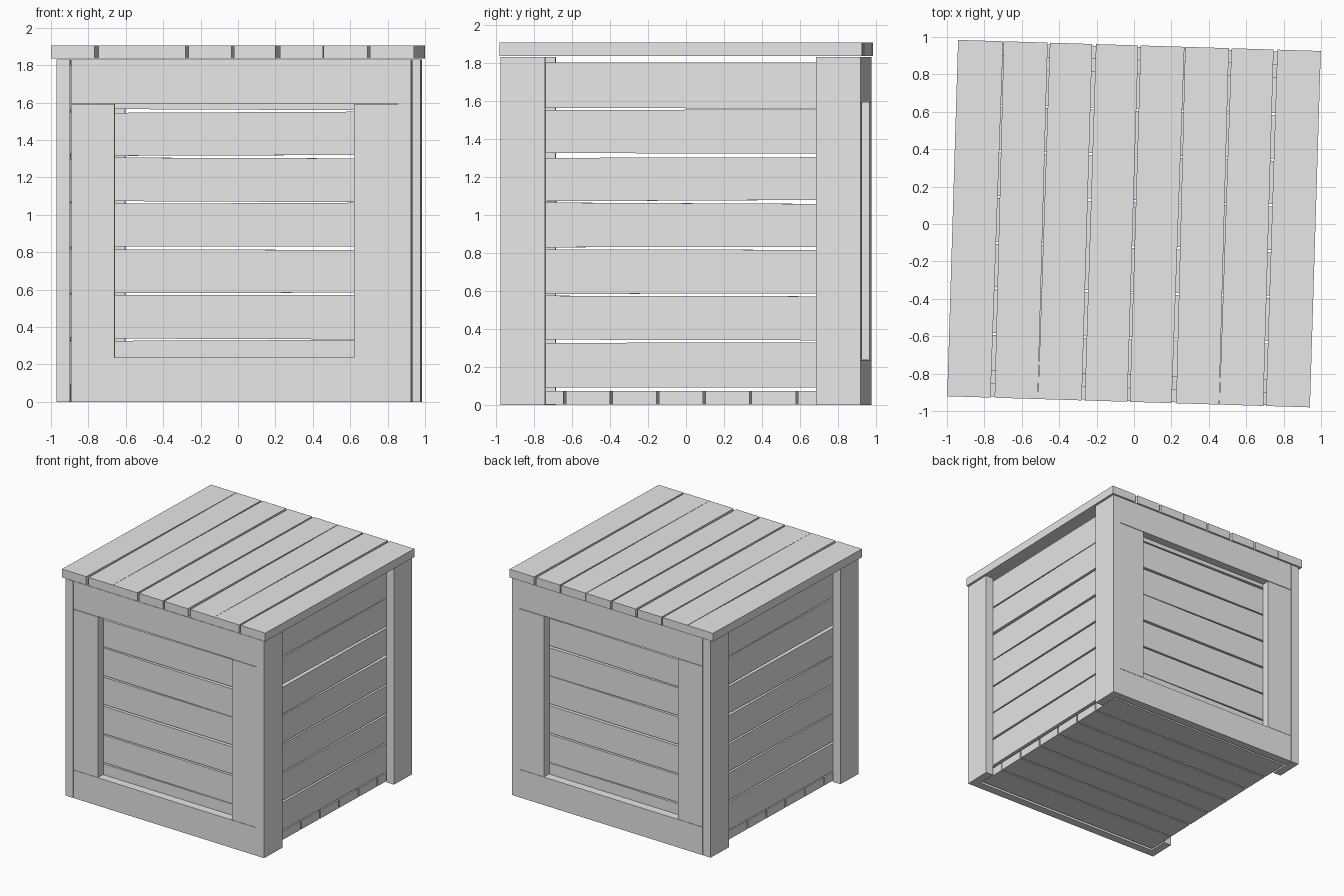
import bpy, bmesh, math

if "Cube" in bpy.data.objects:
    bpy.data.objects.remove(bpy.data.objects["Cube"], do_unlink=True)

wood = bpy.data.materials.new("light_grey")
wood.use_nodes = True
wood.diffuse_color = (0.8, 0.8, 0.8, 1)
wood.node_tree.nodes["Principled BSDF"].inputs["Base Color"].default_value = (0.8, 0.8, 0.8, 1)

TURN = math.radians(-1.75)   # the whole crate stands slightly turned
WALL = 0.07                  # board thickness
HALF = 0.946                 # half depth of the frame
LEFT, RIGHT = -0.941, 0.955  # outer faces of the corner boards


def board(bm, quad, w, axes):
    """Extrude a four-sided outline (u, v) between two depths w."""
    rings = []
    for depth in w:
        ring = []
        for u, v in quad:
            p = dict(zip(axes, (u, v, depth)))
            ring.append(bm.verts.new((p["x"], p["y"], p["z"])))
        rings.append(ring)
    a, b = rings
    bm.faces.new(a)
    bm.faces.new(b)
    for i in range(4):
        j = (i + 1) % 4
        bm.faces.new((a[i], a[j], b[j], b[i]))


def finish(name, bm):
    bmesh.ops.recalc_face_normals(bm, faces=bm.faces)
    mesh = bpy.data.meshes.new(name)
    bm.to_mesh(mesh)
    bm.free()
    mesh.materials.append(wood)
    obj = bpy.data.objects.new(name, mesh)
    obj.rotation_euler.z = TURN
    bpy.context.collection.objects.link(obj)


def box(name, x, y, z):
    bm = bmesh.new()
    board(bm, [(x[0], y[0]), (x[1], y[0]), (x[1], y[1]), (x[0], y[1])], z, "xyz")
    finish(name, bm)


def planks(name, u, v, w, axes, gaps_start, gaps_end):
    """Row of planks along u, stacked along v, with uneven tapering gaps."""
    bm = bmesh.new()
    count = len(gaps_start) + 1
    pitch = (v[1] - v[0]) / count
    g0 = [0] + gaps_start + [0]
    g1 = [0] + gaps_end + [0]
    for i in range(count):
        lo, hi = v[0] + i * pitch, v[0] + (i + 1) * pitch
        board(bm, [(u[0], lo + g0[i] / 2), (u[1], lo + g1[i] / 2),
                   (u[1], hi - g1[i + 1] / 2), (u[0], hi - g0[i + 1] / 2)], w, axes)
    finish(name, bm)


# Lid planks run front to back
planks("lid_planks", (-0.951, 0.955), (-0.97, 0.97), (1.835, 1.905), "yxz",
       [0.022, 0.001, 0.016, 0.013, 0.024, 0.001, 0.014],
       [0.003, 0.012, 0.02, 0.013, 0.004, 0.014, 0.02])

# Floor planks run side to side
planks("floor_planks", (-0.86, 0.875), (-0.855, 0.855), (0.003, 0.072), "xyz",
       [0.012] * 6, [0.012] * 6)

# Corner boards on both sides
for side, x in (("left", (RIGHT - WALL, RIGHT)), ("right", (LEFT, LEFT + WALL))):
    for end, y in (("front", (-HALF, -0.713)), ("back", (0.713, HALF))):
        box(f"{end}_{side}_corner_board", x, y, (0, 1.83))

# Front and back frames, with wall planks set behind them
rail_x = (LEFT + WALL + 0.008, RIGHT - WALL)
for end, s in (("front", -1), ("back", 1)):
    y = sorted((s * HALF, s * (HALF - WALL)))
    box(f"{end}_bottom_rail", rail_x, y, (0, 0.236))
    box(f"{end}_top_rail", rail_x, y, (1.596, 1.83))
    box(f"{end}_right_stile", (rail_x[0], -0.631), y, (0.238, 1.592))
    box(f"{end}_left_stile", (0.649, rail_x[1]), y, (0.238, 1.592))
    inner = sorted((s * (HALF - WALL), s * (HALF - 2 * WALL)))
    planks(f"{end}_wall_planks", rail_x, (0.088, 1.80), inner, "xzy",
           [0.014, 0.010, 0.015, 0.016, 0.008, 0.022],
           [0.001, 0.014, 0.018, 0.001, 0.02, 0.006])

# Side wall planks behind the corner boards
for side, x in (("left", (RIGHT - 2 * WALL, RIGHT - WALL)),
                ("right", (LEFT + WALL, LEFT + 2 * WALL))):
    planks(f"{side}_wall_planks", (-0.8, 0.8), (0.09, 1.80), x, "yzx",
           [0.018, 0.009, 0.011, 0.006, 0.026, 0.012],
           [0.010, 0.016, 0.016, 0.022, 0.018, 0.004])
